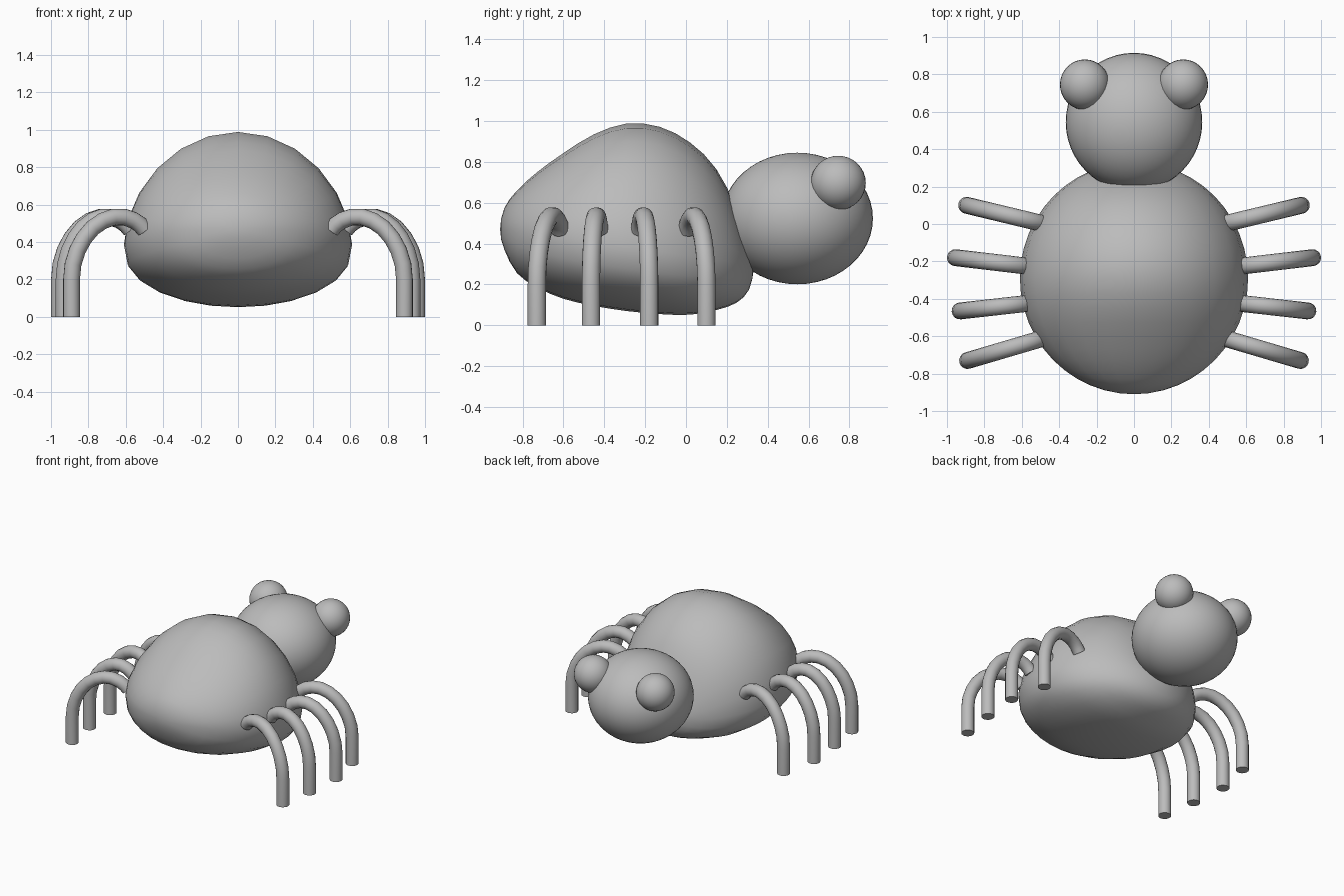
import bpy, bmesh, math
from mathutils import Vector

if "Cube" in bpy.data.objects:
    bpy.data.objects.remove(bpy.data.objects["Cube"])

grey = bpy.data.materials.new("plain grey")
grey.diffuse_color = (0.5, 0.5, 0.5, 1)
grey.use_nodes = True
grey.node_tree.nodes["Principled BSDF"].inputs["Base Color"].default_value = grey.diffuse_color


def finish(obj, angle=60):
    obj.data.materials.append(grey)
    bpy.ops.object.select_all(action='DESELECT')
    obj.select_set(True)
    bpy.context.view_layer.objects.active = obj
    bpy.ops.object.shade_smooth_by_angle(angle=math.radians(angle))


def ball(name, loc, scale, segs=48, rings=24):
    bpy.ops.mesh.primitive_uv_sphere_add(segments=segs, ring_count=rings, location=loc)
    obj = bpy.context.object
    obj.name = name
    obj.scale = scale
    bpy.ops.object.transform_apply(location=False, rotation=False, scale=True)
    finish(obj)


def refine(v):
    # Insert a smooth midpoint between neighbouring profile values
    out = []
    for i in range(len(v) - 1):
        if 0 < i < len(v) - 2:
            m = (9 * (v[i] + v[i + 1]) - v[i - 1] - v[i + 2]) / 16
        else:
            m = (v[i] + v[i + 1]) / 2
        out += [v[i], m]
    return out + [v[-1]]


# Body: cross-sections along y, domed above and flattened below a sloping rim
top = refine([.47, .575, .66, .75, .843, .935, .988, .972, .895, .765, .57, .37, .28])
low = refine([.47, .37, .255, .185, .13, .095, .07, .055, .052, .075, .11, .175, .28])
N, SEG = len(top) - 1, 24
bm = bmesh.new()
rings = []
for i in range(1, N):
    t = math.pi * i / N
    y, w = -.29 - .62 * math.cos(t), .61 * math.sin(t)
    mid = .385 + .09 * math.cos(t)
    ring = []
    for k in range(SEG):
        a = 2 * math.pi * k / SEG
        c = math.cos(a)
        if c >= 0:
            z = mid + (top[i] - mid) * max(c, 0) ** 1.12
        else:
            z = mid + (low[i] - mid) * (-c) ** 0.8
        ring.append(bm.verts.new((w * math.sin(a), y, z)))
    rings.append(ring)
for a, b in zip(rings, rings[1:]):
    for k in range(SEG):
        j = (k + 1) % SEG
        bm.faces.new((a[k], a[j], b[j], b[k]))
for ring, y, z in ((rings[0], -.91, .47), (rings[-1], .333, .28)):
    tip = bm.verts.new((0, y, z))
    for k in range(SEG):
        bm.faces.new((ring[k], ring[(k + 1) % SEG], tip))
bmesh.ops.recalc_face_normals(bm, faces=bm.faces)
mesh = bpy.data.meshes.new("body")
bm.to_mesh(mesh)
bm.free()
body = bpy.data.objects.new("body", mesh)
bpy.context.collection.objects.link(body)
finish(body)

# Head and eyes
ball("head", (0, .545, .523), (.365, .37, .322))
for side, label in ((-1, "left"), (1, "right")):
    ball("eye_" + label, (.263 * side, .745, .697), (.133, .135, .133), 32, 16)


# Legs: bent round tubes with flat feet
def leg(name, start, foot, side):
    R, SIDES = .045, 16
    bend = [(0, .465), (.06, .492), (.15, .516), (.28, .533), (.42, .533), (.57, .513),
            (.71, .475), (.83, .42), (.92, .355), (.98, .28), (1, .2), (1, 0)]
    s, f = Vector(start), Vector(foot)
    pts = []
    for u, z in bend:
        p = s.lerp(f, u)
        pts.append(Vector((p.x * side, p.y, z)))
    across = Vector(((f.x - s.x) * side, f.y - s.y, 0)).cross(Vector((0, 0, 1))).normalized()
    bm = bmesh.new()
    loops = []
    for i, p in enumerate(pts):
        d = (pts[min(i + 1, len(pts) - 1)] - pts[max(i - 1, 0)]).normalized()
        if i == len(pts) - 1:
            d = Vector((0, 0, -1))
        n = across.cross(d)
        loops.append([bm.verts.new(p + R * (across * math.cos(2 * math.pi * k / SIDES)
                                            + n * math.sin(2 * math.pi * k / SIDES)))
                      for k in range(SIDES)])
    for a, b in zip(loops, loops[1:]):
        for k in range(SIDES):
            j = (k + 1) % SIDES
            bm.faces.new((a[k], a[j], b[j], b[k]))
    bm.faces.new(loops[0])
    bm.faces.new(loops[-1])
    bmesh.ops.recalc_face_normals(bm, faces=bm.faces)
    mesh = bpy.data.meshes.new(name)
    bm.to_mesh(mesh)
    bm.free()
    obj = bpy.data.objects.new(name, mesh)
    bpy.context.collection.objects.link(obj)
    finish(obj, 50)


legs = [((.50, .005), (.895, .10)), ((.575, -.225), (.955, -.18)),
        ((.575, -.425), (.93, -.465)), ((.50, -.615), (.89, -.73))]
for n, (start, foot) in enumerate(legs, 1):
    for side, label in ((-1, "left"), (1, "right")):
        leg(f"leg_{label}_{n}", start, foot, side)
